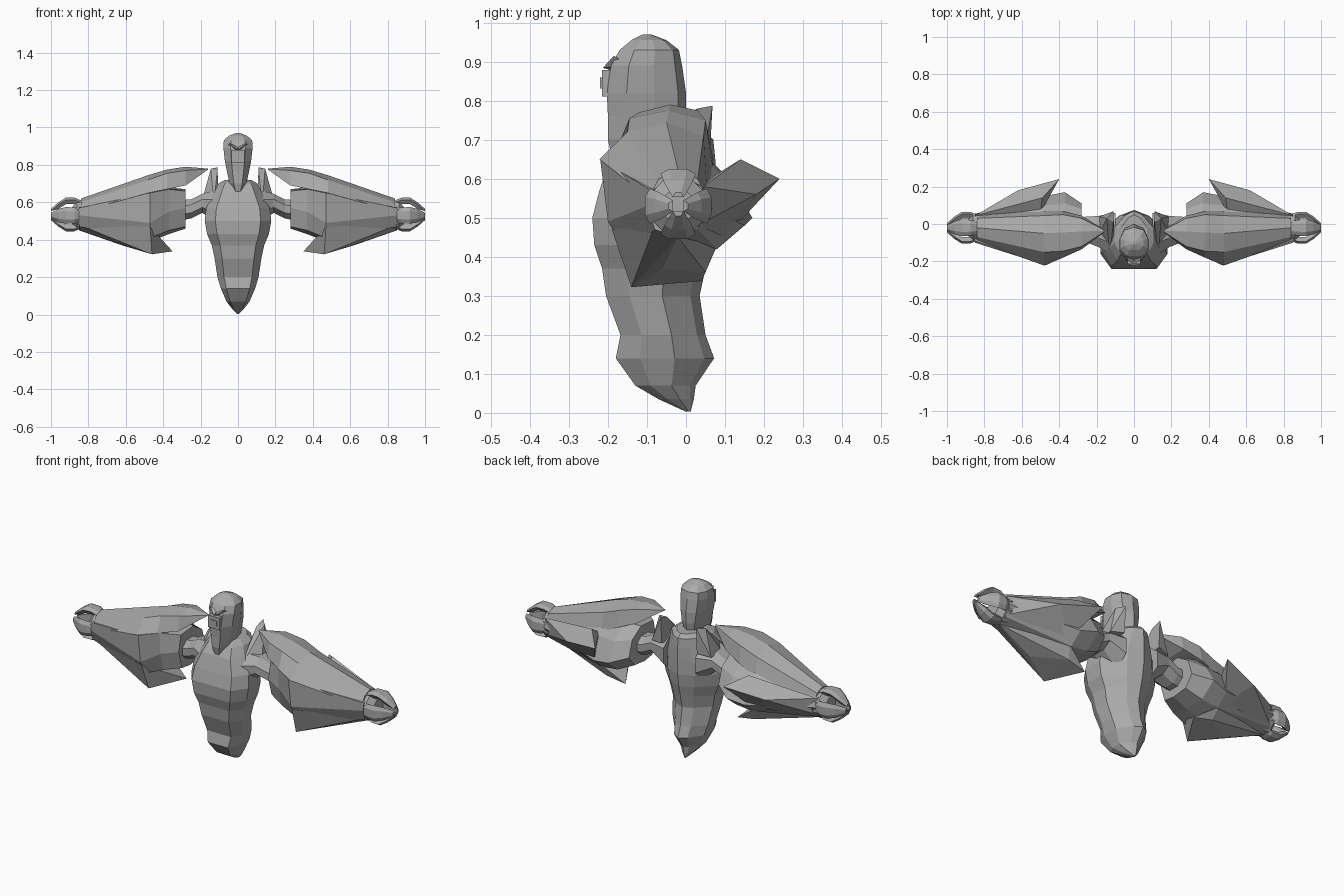
import bpy, bmesh, math
from mathutils import Vector

grey = bpy.data.materials.new("stone grey")
grey.diffuse_color = (0.4, 0.4, 0.4, 1)


def finish(bm, name):
    bmesh.ops.recalc_face_normals(bm, faces=bm.faces)
    me = bpy.data.meshes.new(name)
    bm.to_mesh(me)
    bm.free()
    me.materials.append(grey)
    ob = bpy.data.objects.new(name, me)
    bpy.context.collection.objects.link(ob)
    return ob


def mirror(ob):
    m = ob.modifiers.new("Mirror", 'MIRROR')
    m.use_axis = (True, False, False)
    m.use_mirror_merge = False
    return ob


def loft(name, rings):
    """Skin closed rings with equal point counts and cap both ends."""
    bm = bmesh.new()
    vs = [[bm.verts.new(p) for p in r] for r in rings]
    n = len(vs[0])
    for a, b in zip(vs, vs[1:]):
        for i in range(n):
            j = (i + 1) % n
            bm.faces.new((a[i], a[j], b[j], b[i]))
    bm.faces.new(vs[0])
    bm.faces.new(vs[-1])
    bmesh.ops.remove_doubles(bm, verts=bm.verts, dist=0.0005)
    return finish(bm, name)


def hull(name, pts):
    bm = bmesh.new()
    for p in pts:
        bm.verts.new(p)
    res = bmesh.ops.convex_hull(bm, input=bm.verts)
    junk = [g for g in res["geom_interior"] if isinstance(g, bmesh.types.BMVert)]
    bmesh.ops.delete(bm, geom=junk, context='VERTS')
    return finish(bm, name)


def body_ring(z, hw, yf, yb, front, back, peak=0):
    """Ten sided horizontal section, flat at the front and ridged at the back."""
    d = yb - yf
    half = [(front * hw, yf), (hw, yf + 0.25 * d), (hw, yf + 0.6 * d), (back * hw, yb - 0.1 * d)]
    pts = half + [(0, yb)] + [(-x, y) for x, y in reversed(half)] + [(0, yf - peak)]
    return [(x, y, z) for x, y in pts]


# Torso: tapering tail, belly, chest and neck base
torso = [(0.003, 0.004, 0.0, 0.012), (0.035, 0.035, -0.07, 0.02), (0.07, 0.062, -0.13, 0.025),
         (0.14, 0.092, -0.18, 0.072), (0.2, 0.11, -0.168, 0.05), (0.3, 0.125, -0.205, 0.035),
         (0.37, 0.14, -0.215, 0.05), (0.43, 0.165, -0.235, 0.065), (0.5, 0.178, -0.24, 0.075),
         (0.57, 0.17, -0.222, 0.075), (0.65, 0.13, -0.195, 0.075), (0.7, 0.105, -0.16, 0.07),
         (0.72, 0.07, -0.12, 0.05)]
loft("torso", [body_ring(*r, 0.68, 0.45) for r in torso])

# Head with a long chin and neck
head = [(0.655, 0.025, -0.19, -0.03), (0.7, 0.045, -0.2, -0.01), (0.76, 0.058, -0.2, 0),
        (0.82, 0.07, -0.203, 0), (0.89, 0.078, -0.192, -0.01), (0.93, 0.076, -0.17, -0.018),
        (0.955, 0.05, -0.14, -0.05), (0.97, 0.012, -0.11, -0.09)]
loft("head", [body_ring(*r, 0.5, 0.7) for r in head])
# Stepped muzzle plates
for name, w, h, y in (("muzzle", 0.036, 0.034, -0.215), ("muzzle_tip", 0.02, 0.014, -0.22)):
    hull(name, [(sx * w, yy, 0.845 + sz * h) for sx in (-1, 1) for sz in (-1, 1) for yy in (y, -0.18)])
# Angled brows
mirror(hull("brow", [(0.004, -0.213, 0.884), (0.045, -0.185, 0.915), (0.055, -0.16, 0.9),
                     (0.004, -0.18, 0.9), (0.045, -0.165, 0.89), (0.004, -0.18, 0.875)]))

# Raised shoulder spike running forward onto the chest
mirror(hull("shoulder_spike", [(0.11, 0.068, 0.787), (0.145, 0.03, 0.78), (0.11, 0.01, 0.77),
                               (0.105, -0.08, 0.66), (0.19, -0.06, 0.62), (0.185, 0.04, 0.63),
                               (0.11, 0.06, 0.64), (0.13, -0.17, 0.6)]))


def oval(x, cy, cz, ry, rz, n=8):
    return [(x, cy + ry * math.cos(2 * math.pi * (i + 0.5) / n),
             cz + rz * math.sin(2 * math.pi * (i + 0.5) / n)) for i in range(n)]


# Upper arm from the chest to the elbow
mirror(loft("upper_arm", [oval(0.1, -0.06, 0.57, 0.13, 0.11), oval(0.19, -0.04, 0.595, 0.09, 0.055),
                          oval(0.25, -0.03, 0.565, 0.075, 0.055), oval(0.32, -0.03, 0.555, 0.07, 0.06)]))

# Forearm core: (y, z) sections from elbow to wrist
core = {
    0.28: [(-.11, .66), (-.13, .57), (-.10, .47), (-.03, .46), (.06, .47), (.11, .53), (.08, .62), (0, .67)],
    0.37: [(-.17, .67), (-.165, .55), (-.14, .45), (-.04, .43), (.08, .43), (.17, .50), (.11, .6), (.03, .68)],
    0.47: [(-.22, .65), (-.2, .49), (-.15, .41), (-.04, .39), (.08, .42), (.15, .48), (.10, .6), (.04, .66)],
    0.85: [(-.09, .57), (-.10, .53), (-.08, .47), (-.02, .45), (.03, .47), (.055, .53), (.04, .58), (0, .6)]}
mirror(loft("forearm", [[(x, y, z) for y, z in r] for x, r in core.items()]))

# Curved guard over the forearm, pointed at the shoulder
guard = {
    0.16: [(-.045, .775), (-.042, .778), (-.037, .78), (-.032, .778), (-.03, .775)],
    0.28: [(-.135, .69), (-.12, .77), (-.04, .79), (.03, .775), (.045, .70)],
    0.38: [(-.18, .67), (-.145, .755), (-.045, .775), (.05, .75), (.068, .66)],
    0.48: [(-.222, .65), (-.15, .72), (-.05, .745), (.045, .71), (.072, .61)],
    0.84: [(-.095, .55), (-.07, .60), (-.02, .62), (.03, .60), (.055, .55)]}
mirror(loft("forearm_guard", [[(x, y, z) for y, z in r] for x, r in guard.items()]))

# Swept blades behind and below the forearm
mirror(hull("rear_blade", [(0.40, 0.24, 0.6), (0.49, 0.14, 0.65), (0.62, 0.18, 0.56), (0.85, 0.045, 0.58),
                           (0.85, 0.03, 0.48), (0.5, 0.1, 0.45), (0.5, 0.06, 0.6)]))
mirror(hull("lower_blade", [(0.35, 0.04, 0.338), (0.46, -0.14, 0.322), (0.46, 0.05, 0.36), (0.62, -0.06, 0.37),
                            (0.85, -0.02, 0.45), (0.85, -0.08, 0.48), (0.47, -0.19, 0.47), (0.48, 0.08, 0.43)]))

# Wrist and palm
mirror(loft("wrist", [oval(0.82, -0.02, 0.53, 0.075, 0.08), oval(0.86, -0.02, 0.53, 0.078, 0.08),
                      oval(0.89, -0.02, 0.53, 0.045, 0.045)]))

# Four hooked claws around the palm: (x, radius, half width)
claw = [(0.84, 0.07, 0.035), (0.875, 0.085, 0.042), (0.92, 0.085, 0.045), (0.96, 0.06, 0.035), (1.0, 0.025, 0.014)]
for name, ang in (("top", 90), ("front", 180), ("bottom", 270), ("back", 0)):
    a = math.radians(ang)
    out = Vector((0, math.cos(a), math.sin(a)))
    side = Vector((0, -math.sin(a), math.cos(a)))
    rings = []
    for x, r, w in claw:
        if name == "top":
            r += 0.01
        base = Vector((x, -0.02, 0.53))
        inner = r - 0.035 if x < 0.99 else r - 0.012
        rings.append([base + out * rr + side * s for rr, s in
                      ((inner, -0.6 * w), (r - 0.012, -w), (r, -0.5 * w), (r, 0.5 * w), (r - 0.012, w), (inner, 0.6 * w))])
    mirror(loft(name + "_claw", rings))
